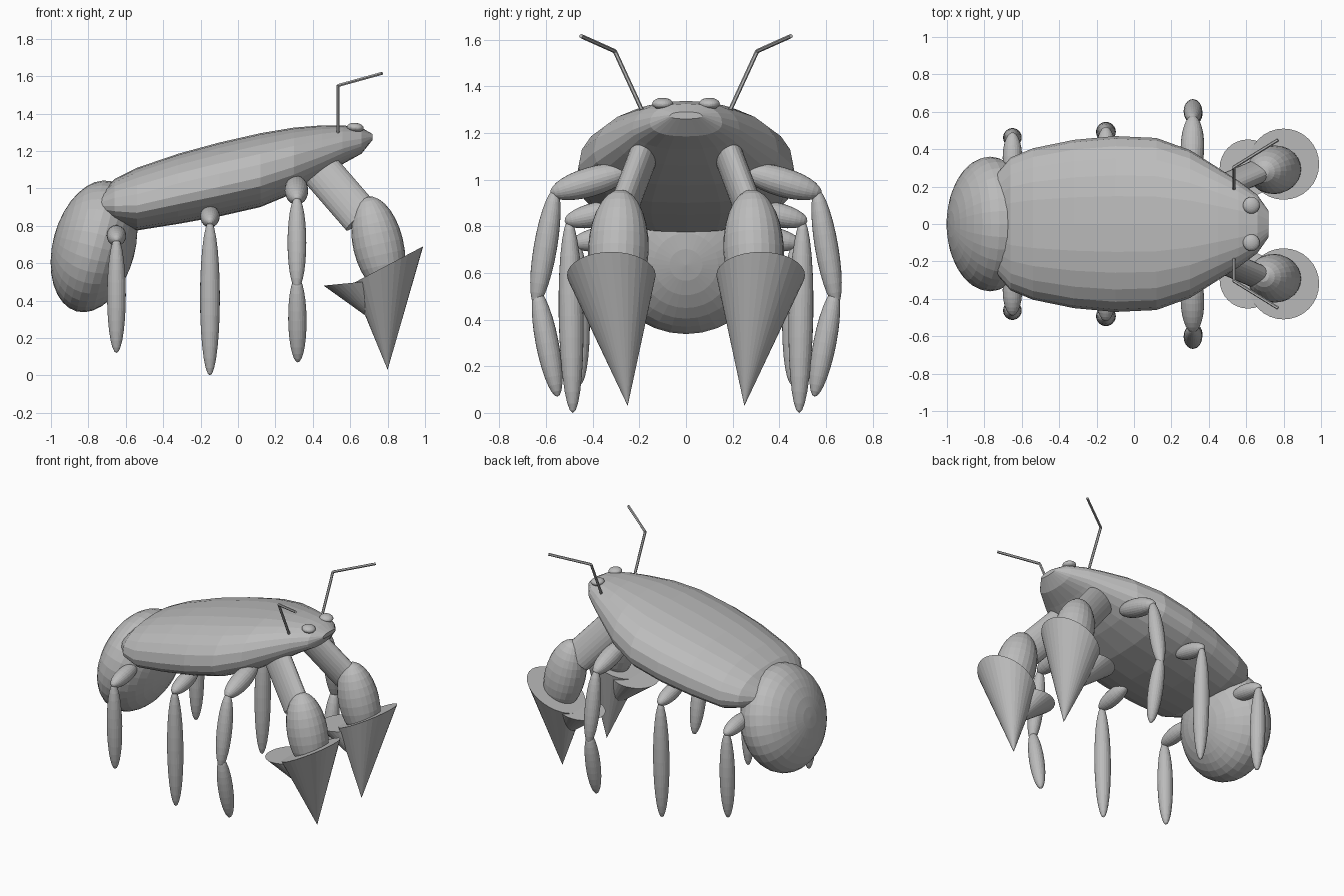
import bpy, bmesh, math
from mathutils import Vector, Matrix

if "Cube" in bpy.data.objects:
    bpy.data.objects.remove(bpy.data.objects["Cube"])

shell_grey = bpy.data.materials.new("shell grey")
shell_grey.diffuse_color = (0.5, 0.5, 0.5, 1)
shell_grey.use_nodes = True
shell_grey.node_tree.nodes["Principled BSDF"].inputs["Base Color"].default_value = shell_grey.diffuse_color


def finish(bm, name):
    bmesh.ops.recalc_face_normals(bm, faces=bm.faces)
    me = bpy.data.meshes.new(name)
    bm.to_mesh(me)
    bm.free()
    me.materials.append(shell_grey)
    ob = bpy.data.objects.new(name, me)
    bpy.context.collection.objects.link(ob)
    return ob


def frame(p0, p1):
    """Axes along a segment: u lies in the xz plane, v is across it."""
    d = (p1 - p0).normalized()
    u = d.cross(Vector((0, 1, 0)))
    if u.length < 0.05:
        u = Vector((1, 0, 0))
    u.normalize()
    return u, d.cross(u).normalized(), d


def basis(u, v, d, c):
    m = Matrix((u, v, d)).transposed().to_4x4()
    m.translation = c
    return m


def ellipsoid(name, p0, p1, ru, rv):
    p0, p1 = Vector(p0), Vector(p1)
    m = basis(*frame(p0, p1), (p0 + p1) / 2)
    m = m @ Matrix.Diagonal((ru, rv, (p1 - p0).length / 2, 1))
    bm = bmesh.new()
    bmesh.ops.create_uvsphere(bm, u_segments=24, v_segments=14, radius=1, matrix=m)
    return finish(bm, name)


def tube(name, p0, p1, ru, rv, sides):
    p0, p1 = Vector(p0), Vector(p1)
    m = basis(*frame(p0, p1), (p0 + p1) / 2) @ Matrix.Diagonal((ru, rv, 1, 1))
    bm = bmesh.new()
    bmesh.ops.create_cone(bm, cap_ends=True, segments=sides, radius1=1, radius2=1,
                          depth=(p1 - p0).length, matrix=m)
    return finish(bm, name)


def pincer(name, c, r, rise, tip, sides=32):
    """Cone with a tilted round base that is higher at the front by rise."""
    bm = bmesh.new()
    rim = []
    for i in range(sides):
        a = 2 * math.pi * i / sides
        rim.append(bm.verts.new((c[0] + r * math.cos(a), c[1] + r * math.sin(a),
                                 c[2] + rise * math.cos(a))))
    t = bm.verts.new(tip)
    bm.faces.new(rim)
    for i in range(sides):
        bm.faces.new((rim[i], rim[(i + 1) % sides], t))
    return finish(bm, name)


# Shell: lofted sections (x, half width, top, bottom)
sections = [(-0.74, 0.26, 0.97, 0.86), (-0.66, 0.355, 1.05, 0.81),
            (-0.54, 0.405, 1.11, 0.775), (-0.32, 0.45, 1.185, 0.81),
            (-0.10, 0.47, 1.245, 0.85), (0.12, 0.46, 1.295, 0.90),
            (0.30, 0.395, 1.325, 0.975), (0.45, 0.30, 1.337, 1.06),
            (0.56, 0.23, 1.337, 1.13), (0.66, 0.155, 1.325, 1.185),
            (0.72, 0.07, 1.29, 1.26)]
bm = bmesh.new()
rings = []
N = 24
for x, w, top, bot in sections:
    mid = bot + 0.4 * (top - bot)
    ring = []
    for i in range(N):
        a = 2 * math.pi * i / N
        c, s = math.cos(a), math.sin(a)
        y = math.copysign(abs(c) ** 0.85, c) * w
        z = mid + math.copysign(abs(s) ** 0.9, s) * (top - mid if s > 0 else mid - bot)
        ring.append(bm.verts.new((x, y, z)))
    rings.append(ring)
for a, b in zip(rings, rings[1:]):
    for i in range(N):
        j = (i + 1) % N
        bm.faces.new((a[i], a[j], b[j], b[i]))
bm.faces.new(rings[0])
bm.faces.new(rings[-1])
finish(bm, "shell")

# Abdomen: tilted ball at the tail, poles along its short axis
bm = bmesh.new()
m = (Matrix.Translation((-0.77, 0, 0.69)) @ Matrix.Rotation(math.radians(15), 4, 'Y')
     @ Matrix.Diagonal((0.22, 0.36, 0.36, 1)) @ Matrix.Rotation(math.pi / 2, 4, 'Y'))
bmesh.ops.create_uvsphere(bm, u_segments=32, v_segments=16, radius=1, matrix=m)
finish(bm, "abdomen")

for s, side in ((1, "left"), (-1, "right")):
    def P(x, y, z):
        return (x, s * y, z)

    # Walking legs: (name, start, end, radius)
    for name, p0, p1, r in (
            ("front_leg_hip", (0.31, 0.24, 1.04), (0.315, 0.58, 0.94), 0.063),
            ("front_leg_shin", (0.315, 0.56, 0.96), (0.315, 0.645, 0.46), 0.05),
            ("front_leg_foot", (0.315, 0.64, 0.53), (0.32, 0.55, 0.07), 0.049),
            ("middle_leg_hip", (-0.15, 0.25, 0.88), (-0.15, 0.52, 0.82), 0.052),
            ("middle_leg_foot", (-0.15, 0.50, 0.83), (-0.15, 0.485, 0.0), 0.053),
            ("rear_leg_hip", (-0.65, 0.22, 0.77), (-0.65, 0.49, 0.725), 0.052),
            ("rear_leg_foot", (-0.65, 0.47, 0.74), (-0.65, 0.455, 0.12), 0.05)):
        ellipsoid(f"{side}_{name}", P(*p0), P(*p1), r, r)

    # Claw: flattened arm, palm and two cone pincers
    tube(f"{side}_claw_arm", P(0.43, 0.18, 1.11), P(0.66, 0.28, 0.845), 0.107, 0.06, 24)
    ellipsoid(f"{side}_claw_palm", P(0.69, 0.28, 0.955), P(0.81, 0.30, 0.44), 0.135, 0.13)
    pincer(f"{side}_large_pincer", P(0.80, 0.32, 0.59), 0.19, 0.10, P(0.80, 0.25, 0.03))
    pincer(f"{side}_small_pincer", P(0.61, 0.30, 0.495), 0.152, 0.015, P(0.80, 0.27, 0.235))

    # Antenna and eye
    tube(f"{side}_antenna_base", P(0.535, 0.19, 1.30), P(0.535, 0.305, 1.55), 0.009, 0.009, 6)
    tube(f"{side}_antenna_tip", P(0.535, 0.305, 1.55), P(0.77, 0.45, 1.615), 0.009, 0.009, 6)
    ellipsoid(f"{side}_eye", P(0.625, 0.10, 1.30), P(0.63, 0.10, 1.35), 0.045, 0.045)
